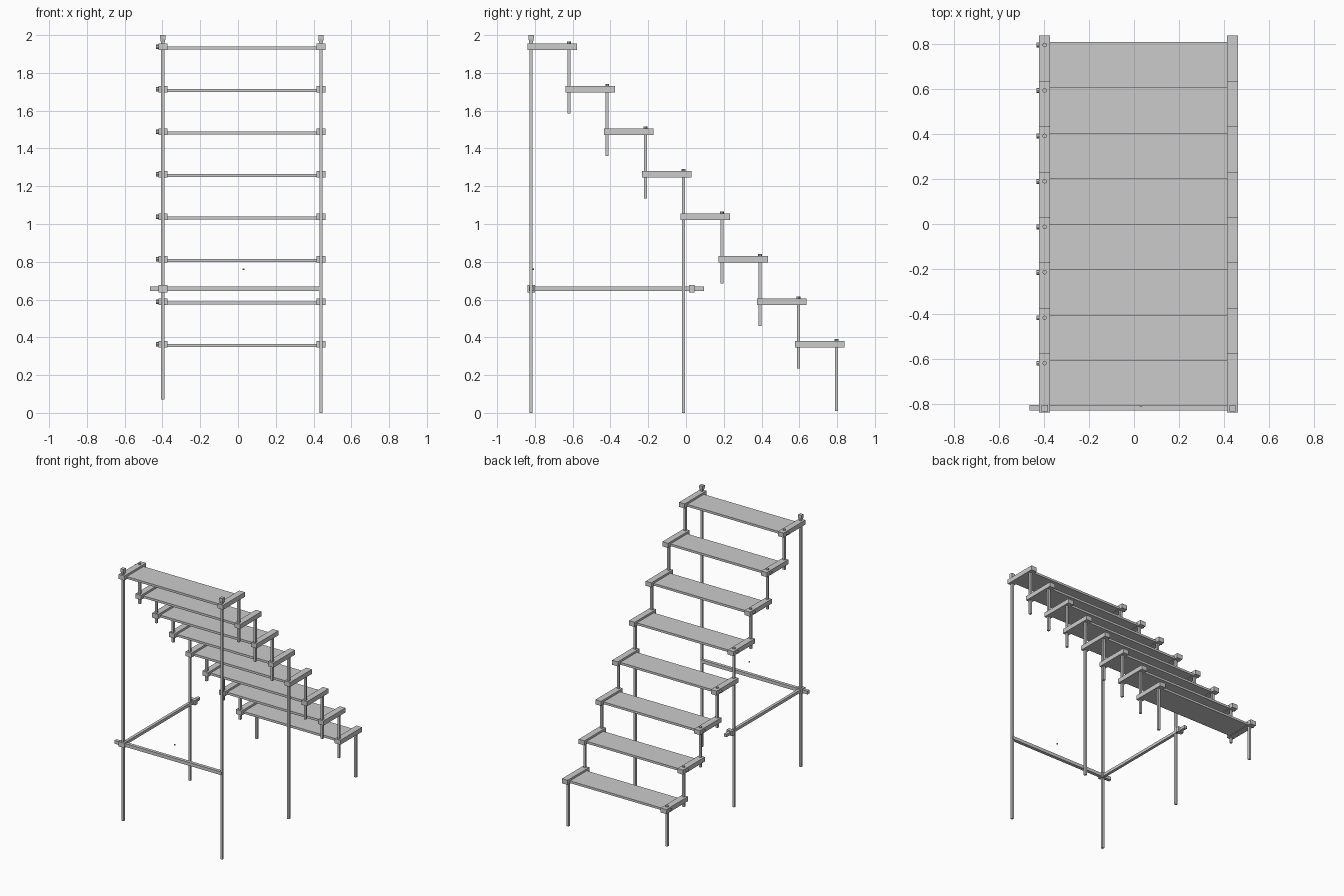
import bpy
import bmesh
from mathutils import Matrix, Vector

cube = bpy.data.objects.get("Cube")
if cube:
    bpy.data.objects.remove(cube, do_unlink=True)

grey = bpy.data.materials.new("light grey")
grey.use_nodes = True
grey.diffuse_color = (0.6, 0.6, 0.6, 1)
grey.node_tree.nodes["Principled BSDF"].inputs["Base Color"].default_value = (0.6, 0.6, 0.6, 1)


def finish(name, bm):
    mesh = bpy.data.meshes.new(name)
    bm.to_mesh(mesh)
    bm.free()
    mesh.materials.append(grey)
    obj = bpy.data.objects.new(name, mesh)
    bpy.context.collection.objects.link(obj)
    return obj


def box(name, x, y, z, top_scale=1.0):
    """Box from three (low, high) ranges, with an optional flare at the top."""
    bm = bmesh.new()
    bmesh.ops.create_cube(bm, size=1)
    for v in bm.verts:
        s = top_scale if v.co.z > 0 else 1
        v.co = Vector((sum(x) / 2 + v.co.x * s * (x[1] - x[0]),
                       sum(y) / 2 + v.co.y * s * (y[1] - y[0]),
                       sum(z) / 2 + v.co.z * (z[1] - z[0])))
    return finish(name, bm)


def around(c, half):
    return (c - half, c + half)


def peg(name, center, radius, depth, axis="Z"):
    bm = bmesh.new()
    turn = Matrix.Rotation(1.5708, 4, "Y") if axis == "X" else Matrix()
    bmesh.ops.create_cone(bm, cap_ends=True, segments=8, radius1=radius,
                          radius2=radius, depth=depth,
                          matrix=Matrix.Translation(center) @ turn)
    return finish(name, bm)


STEPS = 8
RISE, RUN = 0.225, 0.2025
RIGHT, LEFT = -0.398, 0.439
POST = 0.0085
SIDES = (("right", RIGHT, 0.07), ("left", LEFT, 0.0))

# Steps: a thin tread held by two end bars, with a post under the rear end
for i in range(STEPS):
    z = 1.938 - RISE * i
    front = -0.84 + RUN * i
    back = front + 0.2625
    post_y = -0.62 + RUN * i
    box(f"tread_{i}", (RIGHT + 0.01, LEFT - 0.01), (front + 0.03, back - 0.03), (z - 0.015, z + 0.002))
    for side, x, lift in SIDES:
        box(f"{side}_end_bar_{i}", around(x, 0.024), (front, back), around(z, 0.0175))
        bottom = 0 if i == 3 else z - 0.353
        box(f"{side}_post_{i}", around(x, POST), around(post_y, POST), (bottom + lift, z + 0.015))
    peg(f"top_pin_{i}", (RIGHT, post_y, z + 0.018), 0.01, 0.02)
    peg(f"side_bolt_{i}", (RIGHT - 0.029, post_y, z), 0.011, 0.016, "X")

# Tall front posts with flared caps
for side, x, lift in SIDES:
    box(f"{side}_tall_post", around(x, POST), around(-0.82, POST), (lift, 1.97))
    box(f"{side}_cap_neck", around(x, 0.01), around(-0.82, 0.01), (1.962, 1.98), 1.4)
    box(f"{side}_cap", around(x, 0.014), around(-0.82, 0.014), (1.98, 2.0))

# Bracing rails with clamp blocks
RAIL_Z = 0.657
box("front_rail", (-0.465, LEFT), around(-0.818, 0.0125), around(RAIL_Z, 0.0125))
box("side_rail", around(RIGHT, 0.011), (-0.83, 0.095), around(RAIL_Z, 0.011))
box("front_clamp", around(RIGHT, 0.024), around(-0.82, 0.02), around(RAIL_Z, 0.019))
box("rear_clamp", around(RIGHT, 0.024), around(0.03, 0.015), around(RAIL_Z, 0.019))

# Small loose peg above the front rail
peg("loose_peg", (0.03, -0.81, 0.76), 0.005, 0.008)
